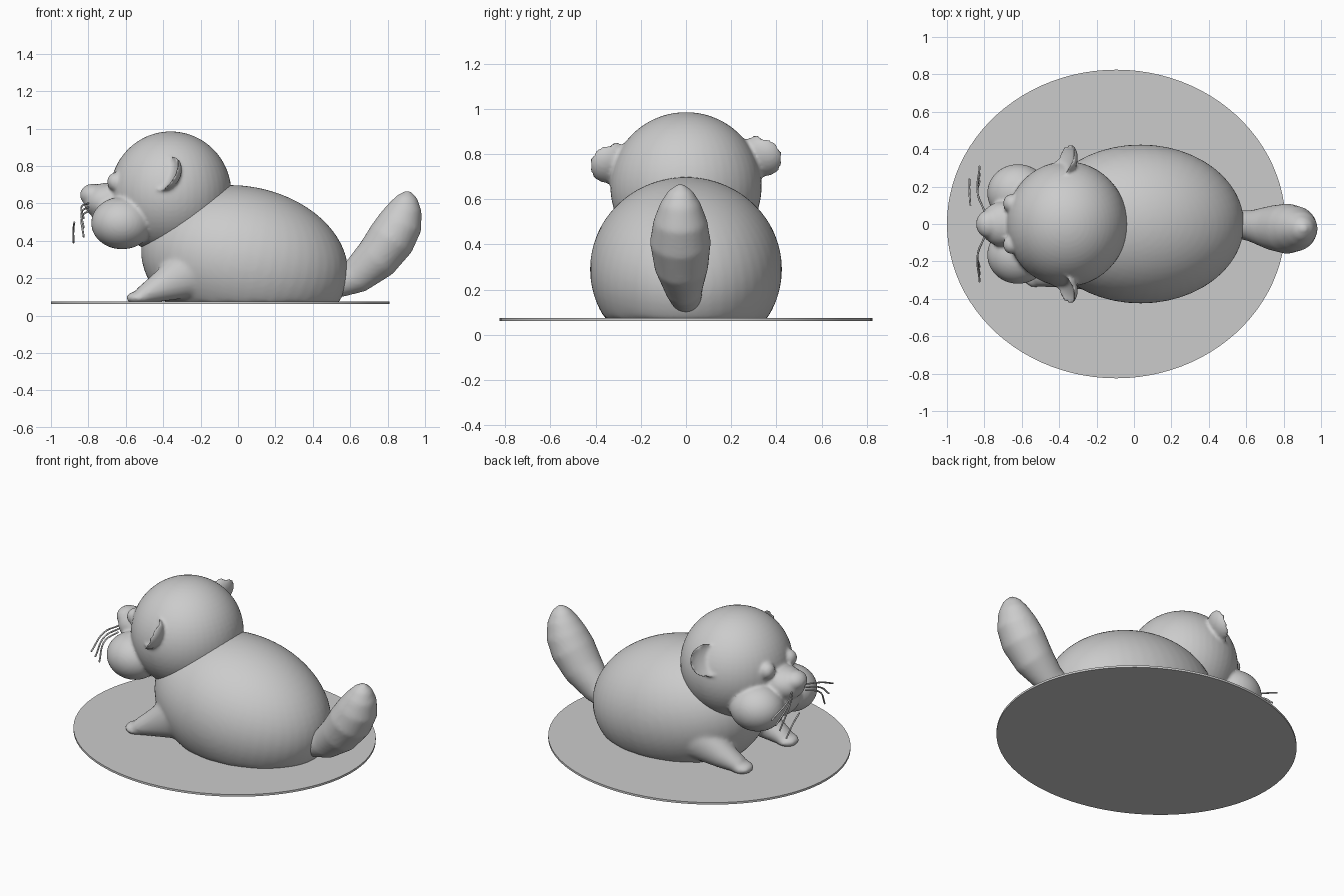
import bpy, bmesh, math
from mathutils import Matrix, Vector

cube = bpy.data.objects.get("Cube")
if cube:
    bpy.data.objects.remove(cube)

clay = bpy.data.materials.new("grey_clay")
clay.use_nodes = True
clay.diffuse_color = (0.6, 0.6, 0.6, 1)
clay.node_tree.nodes["Principled BSDF"].inputs["Base Color"].default_value = (0.6, 0.6, 0.6, 1)


def blob(bm, center, radii, tilt=(0, 0, 0)):
    """Add an ellipsoid, tilted by degrees about x, y, z."""
    m = Matrix.Translation(center)
    for angle, axis in zip(tilt, "XYZ"):
        m = m @ Matrix.Rotation(math.radians(angle), 4, axis)
    m = m @ Matrix.Diagonal((*radii, 1))
    return bmesh.ops.create_uvsphere(bm, u_segments=48, v_segments=32, radius=1, matrix=m)["verts"]


def sweep(bm, stations):
    """Loft ellipses (x, y, z, thickness, width) along a path with closed ends."""
    centers = [Vector(s[:3]) for s in stations]
    rings = []
    for i, s in enumerate(stations):
        along = (centers[min(i + 1, len(centers) - 1)] - centers[max(i - 1, 0)]).normalized()
        side = Vector((0, 0, 1)).cross(along).normalized()
        up = along.cross(side)
        ring = []
        for k in range(24):
            a = math.tau * k / 24
            ring.append(bm.verts.new(centers[i] + up * s[3] * math.sin(a) + side * s[4] * math.cos(a)))
        rings.append(ring)
    for a, b in zip(rings, rings[1:]):
        for k in range(24):
            n = (k + 1) % 24
            bm.faces.new((a[k], a[n], b[n], b[k]))
    bm.faces.new(rings[0][::-1])
    bm.faces.new(rings[-1])


def finish(name, bm, voxel=0, smooth=0):
    """Turn a bmesh into an object, optionally fusing and softening its parts."""
    bmesh.ops.recalc_face_normals(bm, faces=bm.faces)
    for f in bm.faces:
        f.smooth = True
    mesh = bpy.data.meshes.new(name)
    bm.to_mesh(mesh)
    bm.free()
    mesh.materials.append(clay)
    ob = bpy.data.objects.new(name, mesh)
    bpy.context.collection.objects.link(ob)
    if voxel:
        mod = ob.modifiers.new("fuse", "REMESH")
        mod.mode = "VOXEL"
        mod.voxel_size = voxel
        mod.use_smooth_shade = True
    if smooth:
        mod = ob.modifiers.new("soften", "SMOOTH")
        mod.factor = 0.5
        mod.iterations = smooth
    return ob


# Body with front legs
bm = bmesh.new()
blob(bm, (0.035, 0, 0.29), (0.56, 0.425, 0.4), (0, 12, 0))
for paw_y, shoulder_y in ((-0.27, -0.25), (0.19, 0.24)):
    sweep(bm, [
        (-0.12, shoulder_y, 0.28, 0.15, 0.12),
        (-0.28, shoulder_y, 0.22, 0.13, 0.1),
        (-0.42, (paw_y + shoulder_y) / 2, 0.15, 0.08, 0.08),
        (-0.52, paw_y, 0.105, 0.045, 0.065),
    ])
    blob(bm, (-0.53, paw_y, 0.095), (0.07, 0.07, 0.035))
for v in bm.verts:
    v.co.z = max(v.co.z, 0.062)
finish("body", bm, 0.012, 10)

# Head, muzzle, eyes and cupped ears
bm = bmesh.new()
blob(bm, (-0.36, 0, 0.655), (0.325, 0.335, 0.33))
blob(bm, (-0.64, 0, 0.51), (0.14, 0.16, 0.12))
blob(bm, (-0.7, 0, 0.61), (0.125, 0.12, 0.1))
blob(bm, (-0.775, 0, 0.645), (0.07, 0.075, 0.06))
for side in (-1, 1):
    blob(bm, (-0.62, side * 0.165, 0.495), (0.165, 0.155, 0.14))
    blob(bm, (-0.655, side * 0.11, 0.715), (0.045, 0.05, 0.05))
    # Ear: the forward half is pushed in to form a cup
    lift = 0.03 if side > 0 else 0
    ear = blob(bm, (0, 0, 0), (0.075, 0.105, 0.1))
    place = (Matrix.Translation((-0.385, side * 0.335, 0.765 + lift))
             @ Matrix.Rotation(math.radians(-side * 25), 4, "Z")
             @ Matrix.Rotation(math.radians(25), 4, "Y"))
    for v in ear:
        if v.co.x < 0:
            v.co.x *= -0.45
        v.co = place @ v.co
finish("head", bm, 0.01, 6)

# Tail
bm = bmesh.new()
sweep(bm, [
    (0.42, 0, 0.15, 0.05, 0.06),
    (0.53, 0, 0.165, 0.07, 0.07),
    (0.63, -0.01, 0.21, 0.095, 0.085),
    (0.74, -0.02, 0.305, 0.12, 0.12),
    (0.82, -0.025, 0.41, 0.13, 0.135),
    (0.87, -0.025, 0.5, 0.12, 0.12),
    (0.895, -0.025, 0.58, 0.09, 0.09),
    (0.905, -0.025, 0.635, 0.055, 0.055),
    (0.91, -0.025, 0.668, 0.012, 0.012),
])
finish("tail", bm, 0.012, 6)

# Oval ground plate
bm = bmesh.new()
bmesh.ops.create_cone(bm, cap_ends=True, segments=96, radius1=1, radius2=1, depth=0.013,
                      matrix=Matrix.Translation((-0.095, 0, 0.068)) @ Matrix.Diagonal((0.905, 0.825, 1, 1)))
plate = finish("ground_plate", bm)
bpy.context.view_layer.objects.active = plate
plate.select_set(True)
bpy.ops.object.shade_smooth_by_angle(angle=math.radians(30))

# Shallow swelling under the plate, fading out towards its rim
bm = bmesh.new()
bowl = bmesh.ops.create_circle(bm, cap_ends=True, segments=64, radius=1)["verts"]
ring = bowl
for step in range(1, 10):
    r = 1 - step / 10
    face = next(f for f in bm.faces if len(f.verts) == 64)
    bmesh.ops.inset_region(bm, faces=[face], thickness=0.1, use_even_offset=False)
for v in bm.verts:
    r = min(1, v.co.xy.length)
    v.co = (0.06 + v.co.x * 0.5, v.co.y * 0.43, 0.064 - 0.064 * (1 - r * r) ** 1.3)
finish("plate_underside", bm)

# Whiskers
curve = bpy.data.curves.new("whiskers", "CURVE")
curve.dimensions = "3D"
curve.bevel_depth = 0.005
curve.bevel_resolution = 2
curve.use_fill_caps = True
strands = [[(-0.8, s * 0.07, 0.6 - 0.02 * k),
            (-0.835, s * 0.16, 0.585 - 0.03 * k),
            (-0.825, s * (0.31 - 0.04 * k), 0.52 - 0.05 * k)]
           for s in (-1, 1) for k in range(3)]
strands.append([(-0.875, 0.1, 0.5), (-0.88, 0.17, 0.46), (-0.88, 0.24, 0.39)])
for points in strands:
    spline = curve.splines.new("BEZIER")
    spline.bezier_points.add(len(points) - 1)
    for bp, co in zip(spline.bezier_points, points):
        bp.co = co
        bp.handle_left_type = bp.handle_right_type = "AUTO"
curve.materials.append(clay)
bpy.context.collection.objects.link(bpy.data.objects.new("whiskers", curve))
